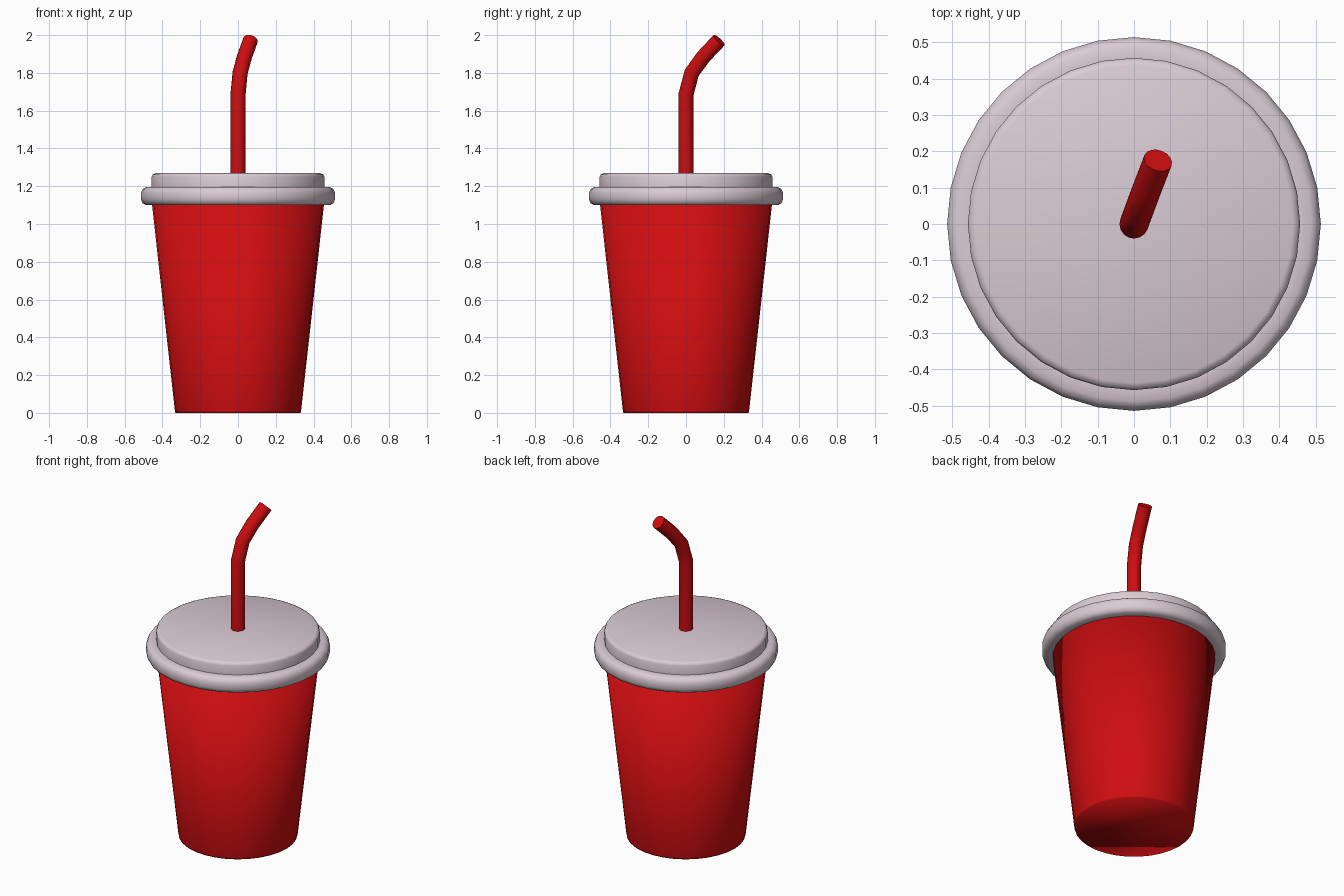
import bpy, bmesh, math

if "Cube" in bpy.data.objects:
    bpy.data.objects.remove(bpy.data.objects["Cube"])

def material(name, rgb):
    m = bpy.data.materials.new(name)
    m.diffuse_color = (*rgb, 1)
    m.use_nodes = True
    m.node_tree.nodes["Principled BSDF"].inputs["Base Color"].default_value = m.diffuse_color
    return m

red = material("red", (0.62, 0.004, 0.005))
lid_white = material("pale_mauve_white", (0.70, 0.60, 0.66))

def lathe(name, profile, mat, sides=32):
    """Revolve (radius, z) points around z and cap both ends."""
    bm = bmesh.new()
    rings = []
    for r, z in profile:
        rings.append([bm.verts.new((r * math.cos(2 * math.pi * i / sides),
                                    r * math.sin(2 * math.pi * i / sides), z))
                      for i in range(sides)])
    for a, b in zip(rings, rings[1:]):
        for i in range(sides):
            j = (i + 1) % sides
            bm.faces.new((a[i], a[j], b[j], b[i]))
    bm.faces.new(rings[0][::-1])
    bm.faces.new(rings[-1])
    bmesh.ops.recalc_face_normals(bm, faces=bm.faces[:])
    me = bpy.data.meshes.new(name)
    bm.to_mesh(me)
    bm.free()
    me.materials.append(mat)
    ob = bpy.data.objects.new(name, me)
    bpy.context.collection.objects.link(ob)
    return ob

def select(ob):
    bpy.ops.object.select_all(action='DESELECT')
    ob.select_set(True)
    bpy.context.view_layer.objects.active = ob

# Tapered cup, softly shaded at the base edge
cup = lathe("cup", [(0.332, 0), (0.334, 0.01), (0.456, 1.11)], red)
select(cup)
bpy.ops.object.shade_smooth()

# Lid: rounded rim with a raised disc on top
lid = lathe("lid", [(0.44, 1.10), (0.488, 1.10), (0.505, 1.11), (0.514, 1.13),
                    (0.514, 1.165), (0.505, 1.185), (0.488, 1.195),
                    (0.457, 1.195), (0.457, 1.25), (0.452, 1.262),
                    (0.437, 1.269)], lid_white)
select(lid)
bpy.ops.object.shade_smooth_by_angle(angle=math.radians(50))

# Straw bending towards the back and slightly right
path = [(0, 0, 1.24), (0, 0, 1.685), (0.011, 0.03, 1.80),
        (0.034, 0.092, 1.885), (0.066, 0.175, 1.973)]
cu = bpy.data.curves.new("straw", 'CURVE')
cu.dimensions = '3D'
cu.bevel_depth = 0.04
cu.bevel_resolution = 6
cu.use_fill_caps = True
sp = cu.splines.new('POLY')
sp.points.add(len(path) - 1)
for p, co in zip(sp.points, path):
    p.co = (*co, 1)
cu.materials.append(red)
straw = bpy.data.objects.new("straw", cu)
bpy.context.collection.objects.link(straw)
select(straw)
bpy.ops.object.convert(target='MESH')
bpy.ops.object.shade_smooth_by_angle(angle=math.radians(50))
